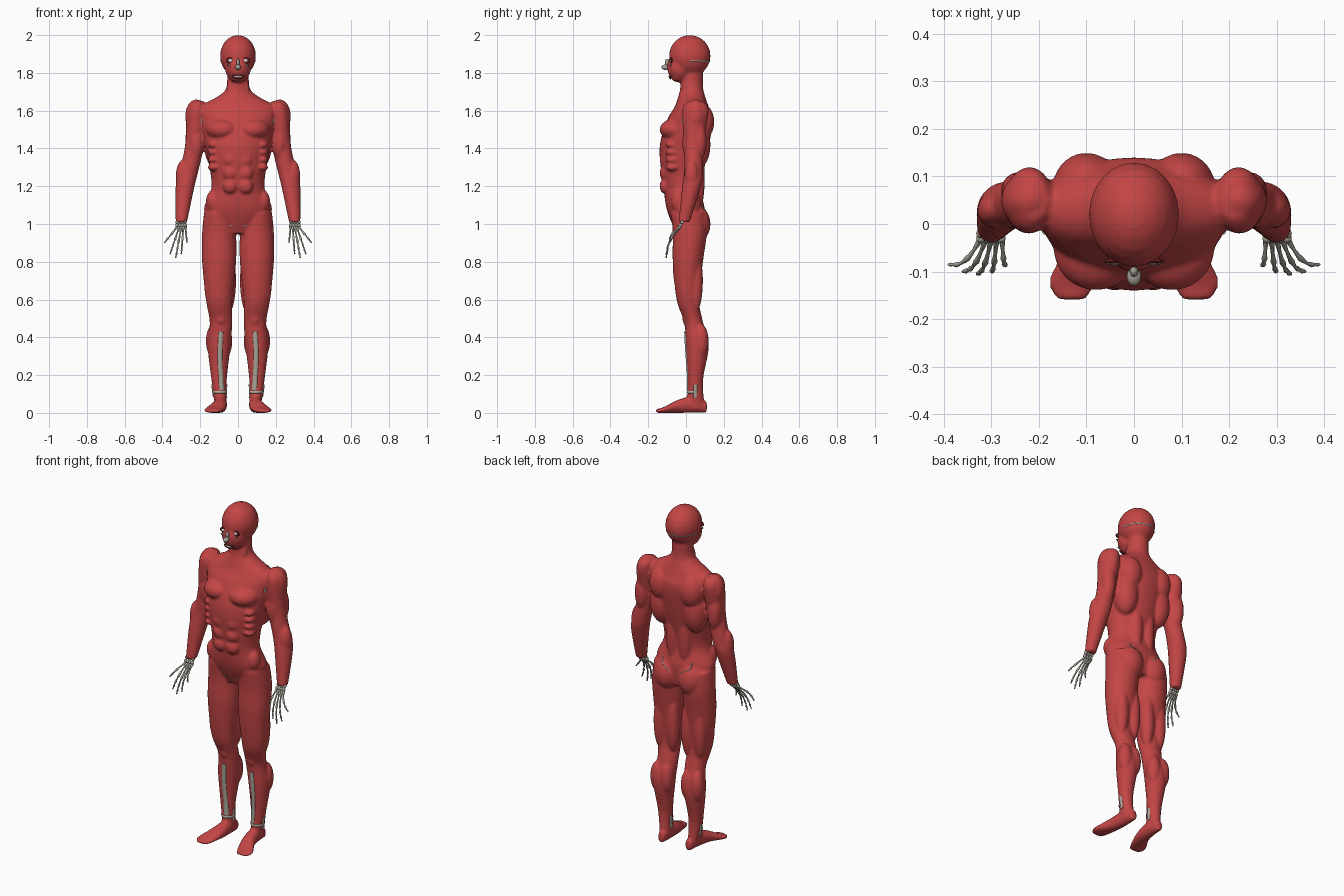
import bpy, bmesh, math
from mathutils import Vector, Matrix
from mathutils.bvhtree import BVHTree

cube = bpy.data.objects.get("Cube")
if cube:
    bpy.data.objects.remove(cube)


def material(name, *rgb):
    mat = bpy.data.materials.new(name)
    mat.use_nodes = True
    mat.diffuse_color = (*rgb, 1)
    shader = mat.node_tree.nodes["Principled BSDF"]
    shader.inputs["Base Color"].default_value = mat.diffuse_color
    return mat


MUSCLE = material("muscle red", 0.55, 0.06, 0.06)
BONE = material("bone grey", 0.4, 0.38, 0.32)
WHITE = material("eye white", 0.7, 0.7, 0.7)
DARK = material("socket dark red", 0.1, 0.01, 0.01)
SIDES = {"left": 1, "right": -1}


def smooth_stations(rows, steps=6):
    """Catmull-Rom interpolation of every column of the rows."""
    last = len(rows) - 1
    for i in range(last):
        near = [Vector(rows[min(max(i + k, 0), last)]) for k in (-1, 0, 1, 2)]
        before, start, end, after = near
        pull_in, pull_out = (end - before) / 2, (after - start) / 2
        for s in range(steps):
            t = s / steps
            rise = t * t * (3 - 2 * t)
            yield (start.lerp(end, rise) + pull_in * t * (1 - t) ** 2
                   - pull_out * t * t * (1 - t))
    yield Vector(rows[-1])


def loft(bm, rows, side=1, lying=False, segments=32):
    """Skin ellipses given as (station, centre, centre, radius, radius)."""
    previous = None
    for station, a, b, radius_a, radius_b in smooth_stations(rows):
        ring = []
        for k in range(segments):
            angle = math.tau * k / segments
            x = side * (a + radius_a * math.cos(angle))
            other = b + radius_b * math.sin(angle)
            ring.append(bm.verts.new((x, station, other) if lying else (x, other, station)))
        if previous:
            for k in range(segments):
                bm.faces.new((previous[k - 1], previous[k], ring[k], ring[k - 1]))
        else:
            bm.faces.new(ring)
        previous = ring
    bm.faces.new(previous)


def blob(bm, place, size, side=1):
    x, y, z = place
    matrix = Matrix.Translation((x * side, y, z)) @ Matrix.Diagonal((*size, 1))
    bmesh.ops.create_uvsphere(bm, u_segments=24, v_segments=12, radius=1, matrix=matrix)


def link(name, data, mat):
    data.materials.append(mat)
    ob = bpy.data.objects.new(name, data)
    bpy.context.collection.objects.link(ob)
    return ob


def finish(bm, name, mat):
    bmesh.ops.recalc_face_normals(bm, faces=bm.faces)
    for face in bm.faces:
        face.smooth = True
    mesh = bpy.data.meshes.new(name)
    bm.to_mesh(mesh)
    bm.free()
    return link(name, mesh, mat)


def ellipsoid(name, place, size, mat):
    bm = bmesh.new()
    blob(bm, place, size)
    finish(bm, name, mat)


def tube(name, points, radii, mat):
    curve = bpy.data.curves.new(name, "CURVE")
    curve.dimensions = "3D"
    curve.bevel_depth = 1
    curve.bevel_resolution = 2
    curve.use_fill_caps = True
    spline = curve.splines.new("POLY")
    spline.points.add(len(points) - 1)
    for point, co, radius in zip(spline.points, points, radii):
        point.co = (*co, 1)
        point.radius = radius
    link(name, curve, mat)


# Trunk and neck: height, depth centre, half width, half depth
TRUNK = [(0.95, 0.02, 0.1, 0.07), (1.07, 0, 0.18, 0.1), (1.2, -0.02, 0.14, 0.1),
         (1.4, -0.01, 0.17, 0.13), (1.55, 0.02, 0.2, 0.12), (1.62, 0.03, 0.2, 0.09),
         (1.68, 0.03, 0.1, 0.07), (1.73, 0.03, 0.06, 0.06), (1.86, 0.03, 0.06, 0.06)]
ARM = [(1.65, 0.21, 0.05, 0.03, 0.04), (1.6, 0.22, 0.05, 0.05, 0.07),
       (1.42, 0.23, 0.04, 0.05, 0.05), (1.28, 0.26, 0.04, 0.05, 0.05),
       (1.2, 0.28, 0.03, 0.05, 0.05), (1.01, 0.3, -0.01, 0.03, 0.03)]
LEG = [(1.06, 0.1, 0.01, 0.08, 0.09), (0.95, 0.1, 0.02, 0.09, 0.09),
       (0.8, 0.1, 0.01, 0.09, 0.08), (0.6, 0.1, 0.01, 0.07, 0.06),
       (0.48, 0.09, 0.04, 0.06, 0.05), (0.35, 0.1, 0.06, 0.06, 0.06),
       (0.17, 0.1, 0.05, 0.04, 0.04), (0.02, 0.09, 0.05, 0.03, 0.05)]
# Foot: distance back, centre, half width, height
FOOT = [(0.11, 0.09, 0.02, 0.06), (0.05, 0.09, 0.03, 0.09), (-0.04, 0.1, 0.04, 0.07),
        (-0.12, 0.13, 0.05, 0.03), (-0.16, 0.13, 0.03, 0.02)]
# Muscle bulges: position, radius, half length
BULGES = {
    "chest": (0.08, -0.05, 1.5, 0.09, 0.06),
    "shoulder blade": (0.1, 0.08, 1.54, 0.07, 0.1),
    "side of back": (0.11, 0.06, 1.42, 0.07, 0.13),
    "spine column": (0.04, 0.06, 1.25, 0.04, 0.2),
    "flank": (0.13, -0.04, 1.12, 0.04, 0.06),
    "buttock": (0.08, 0.05, 1, 0.08, 0.1),
    "shoulder cap": (0.22, 0.05, 1.57, 0.06, 0.09),
    "biceps": (0.22, 0.02, 1.43, 0.04, 0.09),
    "triceps": (0.24, 0.07, 1.44, 0.04, 0.1),
    "forearm": (0.29, 0.03, 1.25, 0.04, 0.09),
    "front thigh": (0.1, -0.02, 0.78, 0.05, 0.17),
    "outer thigh": (0.14, 0, 0.7, 0.04, 0.15),
    "inner hamstring": (0.05, 0.05, 0.7, 0.04, 0.17),
    "outer hamstring": (0.13, 0.05, 0.7, 0.04, 0.17),
    "kneecap": (0.09, 0.01, 0.5, 0.03, 0.04),
    "inner calf": (0.07, 0.08, 0.38, 0.04, 0.09),
    "outer calf": (0.13, 0.08, 0.38, 0.04, 0.09),
    "neck cord": (0.04, 0, 1.7, 0.02, 0.06),
}

bm = bmesh.new()
loft(bm, [(z, 0, y, width, depth) for z, y, width, depth in TRUNK])
blob(bm, (0, 0.02, 1.89), (0.095, 0.11, 0.11))           # cranium
blob(bm, (0, -0.03, 1.83), (0.07, 0.07, 0.08))           # face
blob(bm, (0, -0.04, 1.78), (0.05, 0.04, 0.03))           # jaw
for side in SIDES.values():
    loft(bm, ARM, side)
    loft(bm, LEG, side)
    loft(bm, [(y, x, h / 2, width, h / 2) for y, x, width, h in FOOT], side, lying=True)
    for x, y, z, radius, length in BULGES.values():
        blob(bm, (x, y, z), (radius, radius, length), side)
    for row in range(3):                                 # stomach blocks
        blob(bm, (0.04, -0.11, 1.2 + 0.07 * row), (0.04, 0.03, 0.04), side)
    for rib in range(4):
        blob(bm, (0.13, -0.07, 1.3 + 0.04 * rib), (0.03, 0.04, 0.02), side)
body = finish(bm, "muscle_body", MUSCLE)
fuse = body.modifiers.new("Fuse", "REMESH")
fuse.mode = "VOXEL"
fuse.voxel_size = 0.007
fuse.use_smooth_shade = True
soften = body.modifiers.new("Soften", "SMOOTH")
soften.iterations = 4

bpy.context.view_layer.update()
surface = BVHTree.FromObject(body, bpy.context.evaluated_depsgraph_get())


def on_front(x, z):
    """Point on the front of the body."""
    return surface.ray_cast(Vector((x, -1, z)), Vector((0, 1, 0)))[0]


def exposed(name, points, radius):
    """Strip of bone lying almost flush in the body surface."""
    points = [Vector(p) for p in points]
    dense = [a.lerp(b, k / 8) for a, b in zip(points, points[1:]) for k in range(9)]
    snapped = []
    for p in dense:
        place, normal, *_ = surface.find_nearest(p)
        place -= normal * radius * 0.6
        if not snapped or (place - snapped[-1]).length > radius / 4:
            snapped.append(place)
    tube(name, snapped, [radius] * len(snapped), BONE)


# Face
for label, side in SIDES.items():
    place = on_front(0.04 * side, 1.865)
    ellipsoid(label + "_eye_socket", place, (0.024, 0.006, 0.016), DARK)
    ellipsoid(label + "_eye", place, (0.014, 0.009, 0.01), WHITE)
    cheek = on_front(0.045 * side, 1.84)
    ellipsoid(label + "_cheek_bone", cheek, (0.014, 0.005, 0.005), BONE)
ellipsoid("nose_bridge", (0, -0.1, 1.855), (0.009, 0.012, 0.02), BONE)
ellipsoid("nose_tip", (0, -0.11, 1.83), (0.015, 0.02, 0.014), BONE)
mouth = on_front(0, 1.78)
ellipsoid("mouth", mouth, (0.034, 0.006, 0.014), DARK)
ellipsoid("teeth", mouth, (0.027, 0.009, 0.007), BONE)
arc = [math.radians(18 * k) for k in range(-5, 6)]
exposed("skull_base_band", [(0.1 * math.sin(a), 0.02 + 0.11 * math.cos(a), 1.86) for a in arc], 0.005)

# Bone showing through the trunk and legs
for label, side in SIDES.items():
    exposed(label + "_shin_bone", [on_front(side * x, z) for x, z in
                                   ((0.09, 0.43), (0.096, 0.3), (0.084, 0.12))], 0.016)
    exposed(label + "_hip_crest", [(side * x, 0.13, 1.03 + 0.8 * x) for x in (0.02, 0.07, 0.12)], 0.004)
    exposed(label + "_armpit_bone", [on_front(side * 0.19, z) for z in (1.56, 1.53)], 0.008)
    exposed(label + "_pubic_bone", [on_front(side * x, 0.99) for x in (0.03, 0.045)], 0.005)
    exposed(label + "_ankle_band", [(side * (0.095 - 0.04 * math.cos(a)), 0.05 - 0.05 * math.sin(a), 0.11)
                                    for a in (0, 1, 2, 3)], 0.009)
    for part, x in (("inner", 0.05), ("outer", 0.14)):
        exposed(label + "_" + part + "_ankle", [(side * x, 0.05, z) for z in (0.15, 0.08)], 0.012)

# Skeletal hands: wrist pebbles and a fan of knobbly fingers
KNOBS = {0: 0.0075, 0.2: 0.006, 0.5: 0.004, 0.8: 0.0055}
for label, side in SIDES.items():
    bm = bmesh.new()
    for i in range(8):
        row = i % 2
        blob(bm, (0.28 + 0.007 * (i - row), -0.02 - 0.01 * row, 1.01 - 0.017 * row), [0.01] * 3, side)
    finish(bm, label + "_wrist_bones", BONE)
    for i, finger in enumerate(("little", "ring", "middle", "index", "thumb")):
        fan = i - 2
        base = Vector((0.3 + 0.011 * fan, -0.03, 0.985))
        tip = Vector((0.33 + 0.03 * fan, -0.105 + 0.005 * fan ** 2, 0.82 + 0.02 * fan ** 2))
        joints = (0, 0.43, 0.75, 1) if finger == "thumb" else (0, 0.43, 0.68, 0.86, 1)
        lengths = [(a + (b - a) * k, r) for a, b in zip(joints, joints[1:]) for k, r in KNOBS.items()]
        points, radii = [], []
        for t, radius in lengths + [(1, 0.004)]:
            p = base.lerp(tip, t)
            points.append((p.x * side, p.y - 0.02 * math.sin(math.pi * t), p.z))
            radii.append(radius * (1 - 0.3 * t))
        tube(label + "_" + finger + "_bones", points, radii, BONE)
